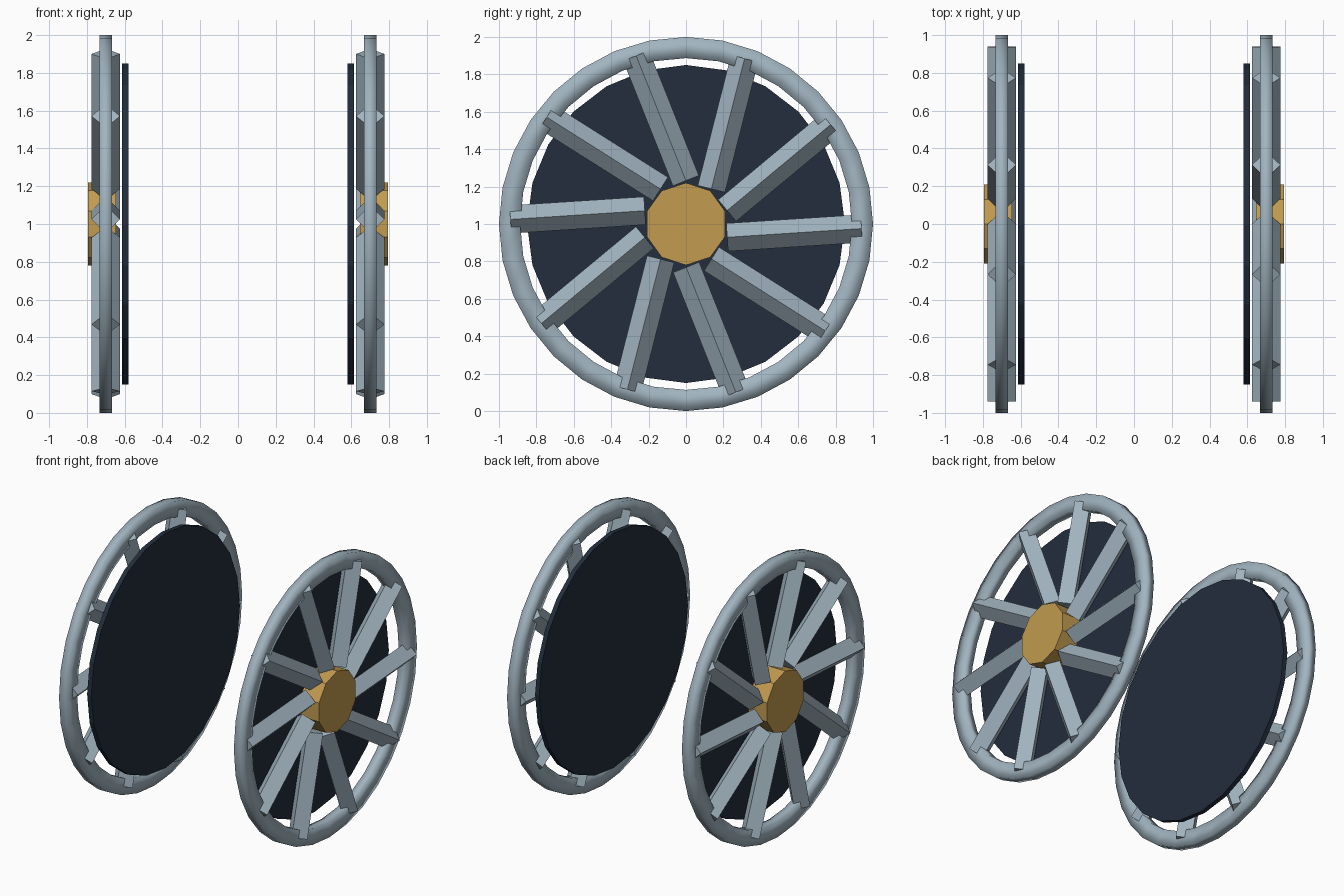
import bpy, bmesh, math
from mathutils import Matrix, Vector

if "Cube" in bpy.data.objects:
    bpy.data.objects.remove(bpy.data.objects["Cube"])


def material(name, rgb):
    m = bpy.data.materials.new(name)
    m.use_nodes = True
    m.diffuse_color = (*rgb, 1)
    m.node_tree.nodes["Principled BSDF"].inputs["Base Color"].default_value = (*rgb, 1)
    return m


STEEL = material("pale_blue_grey", (0.36, 0.46, 0.53))
GOLD = material("gold", (0.54, 0.33, 0.08))
NAVY = material("dark_navy", (0.016, 0.026, 0.045))

CENTRE = Vector((0, 0, 1))
TRACK = 0.70          # distance of each wheel from the middle
SPOKES = 10


def finish(bm, name, mat, side, smooth=False):
    """Mirror the part to its side, then link it."""
    if side < 0:
        bmesh.ops.scale(bm, vec=(-1, 1, 1), verts=bm.verts)
    bmesh.ops.translate(bm, vec=CENTRE, verts=bm.verts)
    bmesh.ops.recalc_face_normals(bm, faces=bm.faces)
    for f in bm.faces:
        f.smooth = smooth
    mesh = bpy.data.meshes.new(name)
    bm.to_mesh(mesh)
    bm.free()
    mesh.materials.append(mat)
    obj = bpy.data.objects.new(name, mesh)
    bpy.context.collection.objects.link(obj)


def drum(name, mat, side, sides, radius, x0, x1):
    """Flat-ended cylinder lying along x."""
    bm = bmesh.new()
    turn = Matrix.Rotation(math.pi / 2, 4, "Y") @ Matrix.Rotation(math.pi / 2, 4, "Z")
    bmesh.ops.create_cone(bm, cap_ends=True, segments=sides, radius1=radius,
                          radius2=radius, depth=x1 - x0,
                          matrix=Matrix.Translation(((x0 + x1) / 2, 0, 0)) @ turn)
    finish(bm, name, mat, side)


def rim(name, side, segments=32, outer=1.0, inner=0.887, half=0.033):
    """Square-section ring with soft shading."""
    bm = bmesh.new()
    section = [(TRACK - half, inner), (TRACK + half, inner),
               (TRACK + half, outer), (TRACK - half, outer)]
    rings = []
    for i in range(segments):
        a = math.tau * i / segments
        rings.append([bm.verts.new((x, r * math.cos(a), r * math.sin(a)))
                      for x, r in section])
    for i, ring in enumerate(rings):
        following = rings[(i + 1) % segments]
        for j in range(4):
            k = (j + 1) % 4
            bm.faces.new((ring[j], ring[k], following[k], following[j]))
    finish(bm, name, STEEL, side, smooth=True)


def spokes(name, side, start=0.215, end=0.935, offset=0.085, half=0.075):
    """Diamond-section bars set beside the hub centre."""
    bm = bmesh.new()
    for i in range(SPOKES):
        angle = math.radians(3.7) + math.tau * i / SPOKES
        place = (Matrix.Rotation(angle, 4, "X")
                 @ Matrix.Translation((TRACK, (start + end) / 2, -offset))
                 @ Matrix.Rotation(math.pi / 2, 4, "X"))
        bmesh.ops.create_cone(bm, cap_ends=True, segments=4, radius1=half,
                              radius2=half, depth=end - start, matrix=place)
    finish(bm, name, STEEL, side)


# Two mirrored wheels, backing discs on the inside
for label, side in (("left", 1), ("right", -1)):
    rim(label + "_rim", side)
    spokes(label + "_spokes", side)
    drum(label + "_hub", GOLD, side, 10, 0.22, 0.645, 0.795)
    drum(label + "_backing_disc", NAVY, side, 24, 0.85, 0.58, 0.613)
